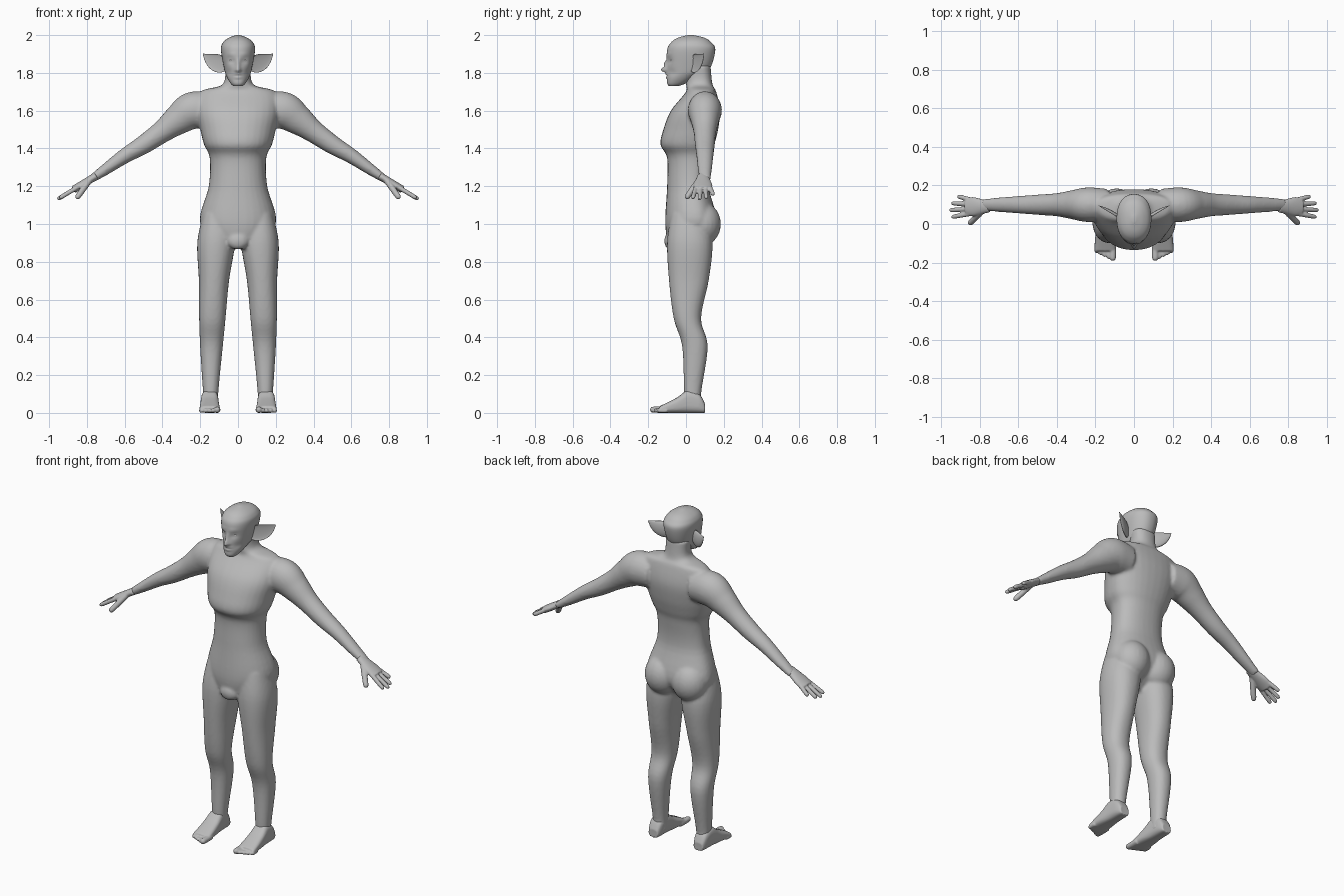
import bpy
import bmesh
import math
from mathutils import Vector, Matrix

cube = bpy.data.objects.get("Cube")
if cube:
    bpy.data.objects.remove(cube, do_unlink=True)

GREY = (.5, .5, .5, 1)
skin_grey = bpy.data.materials.new("skin grey")
skin_grey.use_nodes = True
skin_grey.diffuse_color = GREY
skin_grey.node_tree.nodes["Principled BSDF"].inputs["Base Color"].default_value = GREY

ACROSS, DEPTH, UPWARD = Vector((1, 0, 0)), Vector((0, 1, 0)), Vector((0, 0, 1))


def spline(rows, steps=6):
    """Catmull-Rom blend between the rows of numbers."""
    smooth = []
    last = len(rows) - 1
    for i in range(last):
        before, start, end, after = rows[max(i - 1, 0)], rows[i], rows[i + 1], rows[min(i + 2, last)]
        for step in range(steps):
            t = step / steps
            smooth.append([q + t / 2 * (r - p + t * (2 * p - 5 * q + 4 * r - s + t * (3 * (q - r) + s - p)))
                           for p, q, r, s in zip(before, start, end, after)])
    return smooth + [list(rows[last])]


def outline(count, squareness):
    """Unit circle as pairs of numbers, squarer for lower exponents."""
    def bend(value):
        return math.copysign(abs(value) ** squareness, value)
    turns = [2 * math.pi * i / count for i in range(count)]
    return [(bend(math.cos(turn)), bend(math.sin(turn))) for turn in turns]


def skin(bm, rings, side):
    """Join closed rings of points into a capped skin."""
    loops = [[bm.verts.new((point[0] * side, point[1], point[2])) for point in ring] for ring in rings]
    for lower, upper in zip(loops, loops[1:]):
        for i in range(len(lower)):
            bm.faces.new((lower[i - 1], lower[i], upper[i], upper[i - 1]))
    bm.faces.new(loops[0][::-1])
    bm.faces.new(loops[-1])


def column(bm, rows, middle, side=1, offset=0, count=32):
    """Upright form from rows of height, half width, front and back; the offset narrows upward."""
    rings = []
    for z, width, front, back in spline(rows):
        x = offset * (1 - z * z / 4)
        widest = front + middle * (back - front)
        rings.append([(x + width * c, widest + s * (back - widest if s > 0 else widest - front), z)
                      for c, s in outline(count, .9)])
    skin(bm, rings, side)


def tube(bm, rows, side, across, along=None, squareness=1, hollow=0):
    """Form along a path from rows of x, y, z, half width and half thickness."""
    path = spline(rows)
    rings = []
    for i, (x, y, z, width, thickness) in enumerate(path):
        ahead, behind = path[min(i + 1, len(path) - 1)], path[max(i - 1, 0)]
        direction = along or (Vector(ahead[:3]) - Vector(behind[:3])).normalized()
        u = (across - direction * direction.dot(across)).normalized()
        v = direction.cross(u)
        rings.append([Vector((x, y, z)) + u * width * c + v * thickness * (s - hollow * max(s, 0))
                      for c, s in outline(24, squareness)])
    skin(bm, rings, side)


def digit(bm, start, end, radius, side, across):
    """Finger or toe with a rounded tip."""
    rows = [(*start.lerp(end, t), radius * size, radius * size)
            for t, size in ((0, 1), (.5, 1), (.9, .9), (1, .4))]
    tube(bm, rows, side, across)


def ball(bm, centre, radii):
    bmesh.ops.create_uvsphere(bm, u_segments=24, v_segments=16, radius=1,
                              matrix=Matrix.Translation(centre) @ Matrix.Diagonal((*radii, 1)))


def finish(bm, name, voxel=None):
    """Make the object and, if a voxel size is given, blend its parts into one skin."""
    bmesh.ops.recalc_face_normals(bm, faces=bm.faces)
    for face in bm.faces:
        face.smooth = True
    mesh = bpy.data.meshes.new(name)
    bm.to_mesh(mesh)
    bm.free()
    mesh.materials.append(skin_grey)
    part = bpy.data.objects.new(name, mesh)
    bpy.context.collection.objects.link(part)
    if voxel:
        blend = part.modifiers.new("blend", 'REMESH')
        blend.mode = 'VOXEL'
        blend.voxel_size = voxel
        blend.use_smooth_shade = True
        relax = part.modifiers.new("relax", 'SMOOTH')
        relax.factor = .5
        relax.iterations = 4


# Torso and neck
body = bmesh.new()
column(body, [(.87, .06, -.09, .05), (1, .2, -.11, .16), (1.2, .155, -.1, .12), (1.35, .15, -.1, .13),
              (1.42, .18, -.135, .15), (1.5, .2, -.12, .17), (1.6, .22, -.08, .18),
              (1.7, .2, 0, .16), (1.74, .08, 0, .14), (1.84, .07, 0, .13)], middle=.6)
ball(body, (0, -.085, .91), (.055, .03, .045))

for side in (1, -1):
    # Buttocks
    ball(body, (side * .09, .085, 1), (.105, .1, .115))
    # Legs
    column(body, [(.03, .04, 0, .09), (.1, .04, -.01, .08), (.35, .06, -.02, .115), (.5, .07, -.065, .08),
                  (.7, .08, -.09, .12), (.9, .1, -.1, .14), (1.05, .08, -.08, .1)],
           middle=.5, side=side, offset=.145)
    # Arms, a little flatter toward the shoulder
    arm = [(.14, 1.6, .09), (.24, 1.6, .1), (.32, 1.55, .08), (.4, 1.49, .06),
           (.5, 1.42, .05), (.6, 1.36, .04), (.7, 1.29, .03), (.78, 1.235, .02)]
    tube(body, [(x, .1, z, .015 + .75 * r, r) for x, z, r in arm], side, DEPTH)
finish(body, "body", voxel=.009)

wrist = Vector((.75, .09, 1.255))
reach = Vector((.86, 0, -.52))
for side, label in ((1, "left"), (-1, "right")):
    # Palm
    hand = bmesh.new()
    tube(hand, [(*(wrist + reach * d), width, .02) for d, width in ((0, .03), (.05, .04), (.1, .05), (.14, .045))],
         side, DEPTH)
    # Fingers from little to index, then the thumb
    for i in range(4):
        spread = i - 1.5
        length = .24 - .012 * (spread - .5) ** 2
        digit(hand, wrist + reach * .12 - DEPTH * .025 * spread,
              wrist + reach * length - DEPTH * .036 * spread, .012, side, DEPTH)
    digit(hand, wrist + reach * .04 - DEPTH * .02, Vector((.855, 0, 1.135)), .016, side, ACROSS)
    finish(hand, label + "_hand", voxel=.0045)

    # Foot with a flat sole
    foot = bmesh.new()
    profile = [(.1, .03, .05), (.07, .04, .1), (.01, .045, .12), (-.05, .05, .08), (-.14, .055, .035)]
    tube(foot, [(.15, y, top / 2, width, top / 2) for y, width, top in profile], side,
         ACROSS, along=-DEPTH, squareness=.65)
    # Toes, the big one innermost
    for i in range(5):
        radius = .012 if i else .017
        root = Vector((.11 + .021 * i, -.1, radius))
        tip = Vector((root.x, -.19 + .01 * i, radius))
        digit(foot, root, tip, radius, side, ACROSS)
    finish(foot, label + "_foot", voxel=.005)

    # Pointed ear, hollow in front
    ear = bmesh.new()
    blade = []
    for i in range(6):
        t = i / 5
        width = .1 * (1 - t) * (t + .35) + .002
        blade.append((.07 + .115 * t, .025 + .07 * t, 1.845 + .055 * t * t, width, width / 3))
    tube(ear, blade, side, UPWARD, hollow=1.4)
    finish(ear, label + "_ear")

# Head, with the face moulded by soft pushes
head = bmesh.new()
column(head, [(1.73, .025, -.09, -.04), (1.745, .04, -.1, 0), (1.78, .06, -.1, .06), (1.82, .073, -.1, .125),
              (1.92, .09, -.1, .155), (1.96, .08, -.08, .135), (1.985, .05, -.045, .1), (2, .01, .01, .04)],
       middle=.5, count=80)
PUSHES = (  # x, height, width, tallness, push
    (.035, 1.865, .02, .012, .016),  # eye socket
    (.03, 1.89, .025, .01, -.006),   # brow
    (0, 1.815, .015, .012, -.034),   # nose tip
    (0, 1.845, .01, .02, -.017),     # nose bridge
    (0, 1.793, .02, .005, -.009),    # upper lip
    (0, 1.776, .02, .005, -.008),    # lower lip
    (.05, 1.8, .016, .02, .007))     # cheek hollow
for vert in head.verts:
    if vert.co.y < 0:
        x, z = abs(vert.co.x), vert.co.z
        vert.co.y += sum(push * math.exp(-((x - cx) / width) ** 2 - ((z - cz) / tall) ** 2)
                         for cx, cz, width, tall, push in PUSHES)
# Eyes
for side in (1, -1):
    ball(head, (side * .033, -.07, 1.863), (.015, .013, .009))
finish(head, "head")
